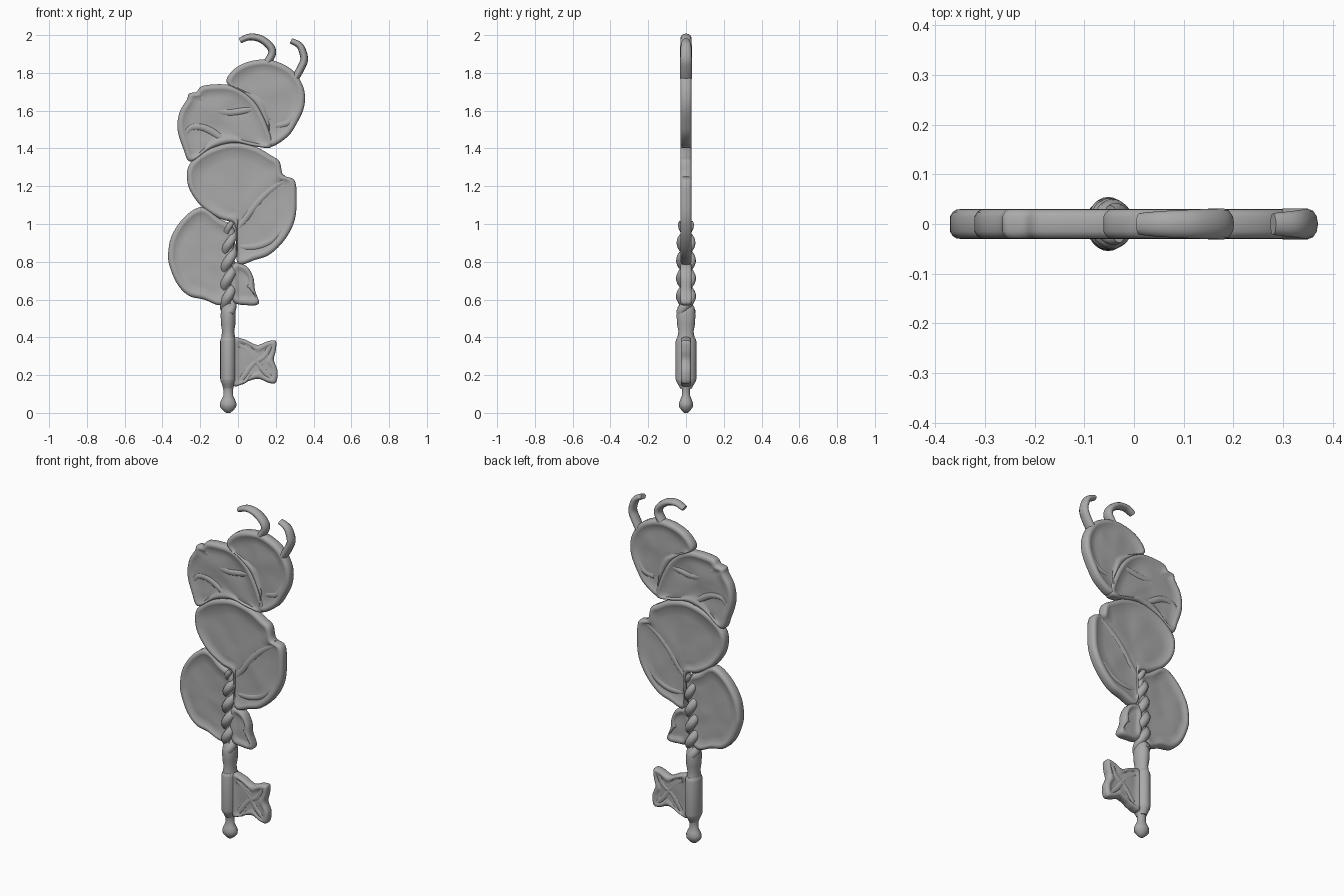
import bpy, bmesh, math
from mathutils import Vector, noise

cube = bpy.data.objects.get("Cube")
if cube:
    bpy.data.objects.remove(cube, do_unlink=True)

metal = bpy.data.materials.new("cast grey metal")
metal.use_nodes = True
grey = (0.4, 0.4, 0.4, 1)
metal.diffuse_color = grey
metal.node_tree.nodes["Principled BSDF"].inputs["Base Color"].default_value = grey


def finish(obj, angle=50):
    if not obj.data.materials:
        obj.data.materials.append(metal)
    bpy.ops.object.select_all(action='DESELECT')
    obj.select_set(True)
    bpy.context.view_layer.objects.active = obj
    if obj.type == 'CURVE':
        bpy.ops.object.convert(target='MESH')
    bpy.ops.object.shade_smooth_by_angle(angle=math.radians(angle))


def add_mesh(name, bm):
    bmesh.ops.recalc_face_normals(bm, faces=bm.faces)
    mesh = bpy.data.meshes.new(name)
    bm.to_mesh(mesh)
    bm.free()
    obj = bpy.data.objects.new(name, mesh)
    bpy.context.collection.objects.link(obj)
    finish(obj)


def spline(points, closed, steps=6):
    """Catmull-Rom path through (x, z) points given in hundredths."""
    pts = [Vector((x, 0, z)) / 100 for x, z in points]
    n = len(pts)
    at = lambda i: pts[i % n] if closed else pts[max(0, min(n - 1, i))]
    path = []
    for i in range(n if closed else n - 1):
        a, b, c, d = (at(i + k) for k in (-1, 0, 1, 2))
        for s in range(steps):
            t = s / steps
            path.append((2 * b + (c - a) * t + (2 * a - 5 * b + 4 * c - d) * t * t
                         + (3 * b - a - 3 * c + d) * t ** 3) / 2)
    return path if closed else path + [pts[-1]]


def loft(bm, rings):
    for a, b in zip(rings, rings[1:]):
        for i in range(len(a)):
            j = (i + 1) % len(a)
            bm.faces.new((a[i], a[j], b[j], b[i]))


def plate(name, outline, panel=0.021, rim=0.03):
    """Flat casting with a rounded raised rim and a softly uneven panel."""
    path = spline(outline, True)
    centre = sum(path, Vector()) / len(path)
    edge = [(0, 0.5), (0.005, 0.8), (0.013, 0.97), (0.022, 1), (0.03, 0.93)]
    bm = bmesh.new()

    def ring(inset, share, y, uneven):
        verts = []
        for p in path:
            q = p + (centre - p).normalized() * inset
            q = q.lerp(centre, share)
            q.y = y + math.copysign(uneven, y) * noise.noise(q * 9)
            verts.append(bm.verts.new(q))
        return verts

    rings = [ring(d, 0, -rim * h, 0) for d, h in edge]
    rings += [ring(0.042, s, -panel, 0.007 * min(1, s * 5)) for s in (0, 0.2, 0.4, 0.6, 0.8, 0.95)]
    back = [ring(d, 0, rim * h, 0) for d, h in edge]
    back += [ring(0.042, s, panel, 0.007 * min(1, s * 5)) for s in (0, 0.2, 0.4, 0.6, 0.8, 0.95)]
    loft(bm, rings[::-1] + back)
    bm.faces.new(rings[-1])
    bm.faces.new(back[-1])
    add_mesh(name, bm)


def tube(name, path, radius, depth=1, taper=None):
    """Round bar along a path, optionally stretched front to back."""
    curve = bpy.data.curves.new(name, 'CURVE')
    curve.dimensions = '3D'
    curve.bevel_depth = radius
    curve.bevel_resolution = 4
    curve.use_fill_caps = True
    line = curve.splines.new('POLY')
    line.points.add(len(path) - 1)
    for i, (point, p) in enumerate(zip(line.points, path)):
        point.co = (*p, 1)
        point.radius = taper(i / (len(path) - 1)) if taper else 1
    obj = bpy.data.objects.new(name, curve)
    bpy.context.collection.objects.link(obj)
    obj.scale.y = depth
    finish(obj)


def lathe(name, x, profile, depth):
    """Turned post from (z, radius) pairs in hundredths."""
    bm = bmesh.new()
    rings = []
    for z, r in profile:
        rings.append([bm.verts.new((x + r / 100 * math.cos(a), depth * r / 100 * math.sin(a), z / 100))
                      for a in (math.tau * k / 24 for k in range(24))])
    loft(bm, rings)
    bm.faces.new(rings[0])
    bm.faces.new(rings[-1])
    add_mesh(name, bm)


# Caterpillar body, from the head down to the leaf
plate("head", [(-6, 175), (-2, 182), (6, 186), (16, 187), (25, 184), (31, 179), (35, 171),
               (35, 162), (31, 153), (26, 146), (17, 141), (16, 150), (10, 162), (3, 169)])
plate("upper_body", [(-19, 173), (-10, 174), (-2, 173), (5, 169), (11, 162), (16, 151), (18, 141),
                     (9, 141), (-2, 143), (-14, 140), (-25, 133), (-29, 140), (-32, 150),
                     (-31, 159), (-27, 166), (-26, 169), (-22, 170)])
plate("middle_body", [(-26, 131), (-20, 137), (-12, 141), (-2, 143), (9, 141), (18, 136), (22, 133),
                      (24, 126), (30, 123), (31, 113), (30, 102), (25, 92), (17, 84), (9, 81),
                      (0, 79), (-1, 92), (-2, 100), (-10, 103), (-19, 109), (-25, 117), (-27, 124)])
plate("lower_body", [(-19, 109), (-28, 104), (-35, 94), (-37, 84), (-36, 77), (-32, 68), (-26, 62),
                     (-18, 60), (-9, 57), (-4, 63), (-3, 81), (-2, 97), (-10, 103)])
plate("tail_leaf", [(-3, 78), (4, 78), (8, 72), (9, 65), (11, 58), (5, 57), (-3, 60)])

# Raised folds that show on both faces
folds = {
    "upper_body_fold": [(-29, 146), (-25, 151), (-18, 151), (-11, 147), (-6, 143)],
    "upper_body_crease": [(-20, 168), (-13, 161), (-4, 159), (8, 161)],
    "head_fold": [(31, 160), (27, 154), (20, 152)],
    "middle_body_fold": [(26, 124), (17, 118), (10, 111), (4, 103), (0, 98)],
    "middle_body_hem": [(1, 88), (9, 88), (17, 91), (23, 97)],
}
for name, points in folds.items():
    tube(name, spline(points, False), 0.026, taper=lambda t: 0.85 + 0.15 * math.sin(math.pi * t))

# Antennae
antennae = {
    "right_antenna": [(15, 185), (18, 190), (17, 194), (12, 198), (6, 199), (1, 197)],
    "left_antenna": [(30, 177), (33, 182), (35, 187), (34, 192), (32, 195), (28, 197)],
}
for name, points in antennae.items():
    tube(name, spline(points, False), 0.019, 1.5, lambda t: 1.1 - 0.35 * t ** 3)

# Twisted upper shaft
stem_x = -0.052
for k in range(2):
    strand = []
    for i in range(90):
        t = i / 89
        z = 0.53 + 0.48 * t
        a = math.tau * (z / 0.19 + k / 2)
        x = stem_x + 0.022 * max(0, t - 0.4)
        strand.append(Vector((x + 0.019 * math.cos(a), 0.027 * math.sin(a), z)))
    tube(f"twisted_strand_{k + 1}", strand, 0.026, taper=lambda t: 1 - 0.5 * t ** 6)

# Turned lower shaft and end knob
lathe("collar", stem_x, [(38, 3.6), (41, 3.5), (43, 3.2), (47, 3.8), (52, 4), (56, 3.5), (58, 2.5)], 1.25)
lathe("lower_shaft", stem_x, [(13, 2.4), (15, 3.2), (17, 4.1), (18, 4.2), (38, 4.2), (39, 4), (40, 3.5)], 1.3)
lathe("end_knob", stem_x, [(0, 1), (1, 2.4), (3, 4.2), (5, 4.4), (7, 3.6), (9, 2.6), (12, 2.5), (15, 3.2)], 0.85)

# Key bit with crossed relief
plate("key_bit", [(-3, 38), (3, 39), (10, 36), (16, 38), (20, 38), (20, 33), (19, 28), (21, 22),
                  (20, 16), (16, 16), (11, 18), (6, 17), (2, 15), (-3, 16)], 0.02, 0.027)
tube("bit_relief_upper", spline([(17, 36), (14, 30), (8, 26), (2, 18)], False), 0.024)
tube("bit_relief_lower", spline([(18, 18), (13, 23), (8, 30), (1, 36)], False), 0.024)
